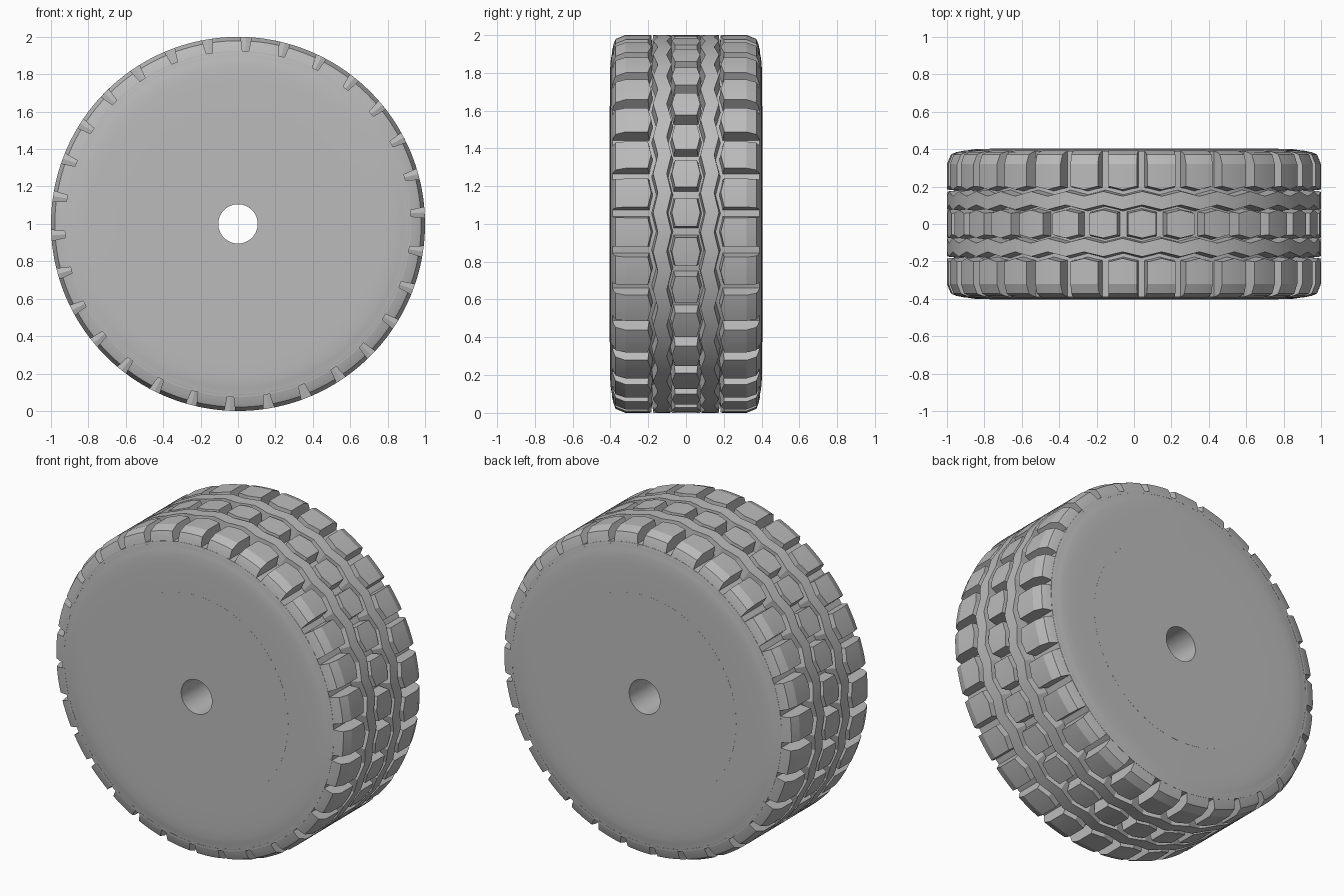
import bpy, bmesh
from math import sin, cos, radians

old = bpy.data.objects.get("Cube")
if old:
    bpy.data.objects.remove(old, do_unlink=True)

COUNT = 30                  # tread repeats around the wheel
PITCH = 360 / COUNT
PHASE = 3.5                 # angle of the first side slot
FLOOR = 0.915               # radius where tread blocks sink into the carcass
TAPER = 8                   # draft of block ends, degrees per unit of depth
DRAFT = 0.009               # draft of block sides
ZIGZAG = 0.025

rubber = bpy.data.materials.new("rubber grey")
rubber.use_nodes = True
grey = (0.5, 0.5, 0.5, 1)
rubber.diffuse_color = grey
rubber.node_tree.nodes["Principled BSDF"].inputs["Base Color"].default_value = grey


def loft(bm, stations, closed):
    """Skin sections of (radius, y) placed at (angle, end taper, section)."""
    rings = []
    for angle, taper, section in stations:
        ring = []
        for r, y in section:
            a = radians(angle + taper * (1 - r))
            ring.append(bm.verts.new((r * cos(a), y, 1 + r * sin(a))))
        rings.append(ring)
    n = len(rings[0])
    pairs = list(zip(rings, rings[1:]))
    if closed:
        pairs.append((rings[-1], rings[0]))
    else:
        bm.faces.new(rings[0])
        bm.faces.new(rings[-1])
    for a, b in pairs:
        for i in range(n):
            j = (i + 1) % n
            bm.faces.new((a[i], a[j], b[j], b[i]))


def finish(name, bm):
    bmesh.ops.recalc_face_normals(bm, faces=bm.faces)
    mesh = bpy.data.meshes.new(name)
    bm.to_mesh(mesh)
    bm.free()
    mesh.materials.append(rubber)
    obj = bpy.data.objects.new(name, mesh)
    bpy.context.collection.objects.link(obj)
    bpy.ops.object.select_all(action='DESELECT')
    obj.select_set(True)
    bpy.context.view_layer.objects.active = obj
    bpy.ops.object.shade_smooth_by_angle(angle=radians(20))


def lathe(name, section, steps=180):
    bm = bmesh.new()
    loft(bm, [(360 * i / steps, 0, section) for i in range(steps)], True)
    finish(name, bm)


def wave(angle):
    """Zigzag offset: zero at a slot, full halfway between two slots."""
    t = (angle - PHASE) % PITCH / PITCH
    return ZIGZAG * (1 - abs(2 * t - 1))


def block(bm, start, end, steps, section_at):
    """Separate tread block with sloping ends."""
    stations = []
    for i in range(steps + 1):
        angle = start + (end - start) * i / steps
        taper = -TAPER if i == 0 else TAPER if i == steps else 0
        stations.append((angle, taper, section_at(angle)))
    loft(bm, stations, False)


# Carcass with rounded side walls
wall = [(0.925, 0.39), (0.9, 0.392), (0.88, 0.396), (0.85, 0.4),
        (0.8, 0.402), (0.72, 0.403), (0.62, 0.403)]
lathe("tyre_carcass", wall + [(r, -y) for r, y in reversed(wall)])

# Flush wheel disc with axle hole
lathe("wheel_disc", [(0.105, -0.4035), (0.625, -0.4035),
                     (0.625, 0.4035), (0.105, 0.4035)])


# Middle row of six-sided blocks
def hexagon(angle):
    w = 0.075 - wave(angle)
    return [(FLOOR, -w - DRAFT), (1, -w), (1, w), (FLOOR, w + DRAFT)]


bm = bmesh.new()
for k in range(COUNT):
    mid = PHASE + k * PITCH
    block(bm, mid - 4.3, mid + 4.3, 4, hexagon)
finish("centre_blocks", bm)

# Two zigzag ribs
bm = bmesh.new()
for side in (-1, 1):
    stations = []
    for i in range(COUNT * 4):
        angle = PHASE + i * PITCH / 4
        inner, outer = 0.102 - wave(angle), 0.174 - wave(angle)
        section = [(FLOOR, inner - DRAFT), (1, inner),
                   (1, outer), (FLOOR, outer + DRAFT)]
        stations.append((angle, 0, [(r, side * y) for r, y in section]))
    loft(bm, stations, True)
finish("zigzag_ribs", bm)

# Shoulder blocks wrapping over the tyre edge
bm = bmesh.new()
for side in (-1, 1):
    def shoulder(angle):
        inner = 0.209 - wave(angle)
        section = [(FLOOR, inner - DRAFT), (1, inner), (1, 0.32),
                   (0.979, 0.372), (0.95, 0.384), (0.91, 0.392)]
        return [(r, side * y) for r, y in section]

    for k in range(COUNT):
        slot = PHASE + k * PITCH
        block(bm, slot + 1.65, slot + PITCH - 1.65, 6, shoulder)
finish("shoulder_blocks", bm)
